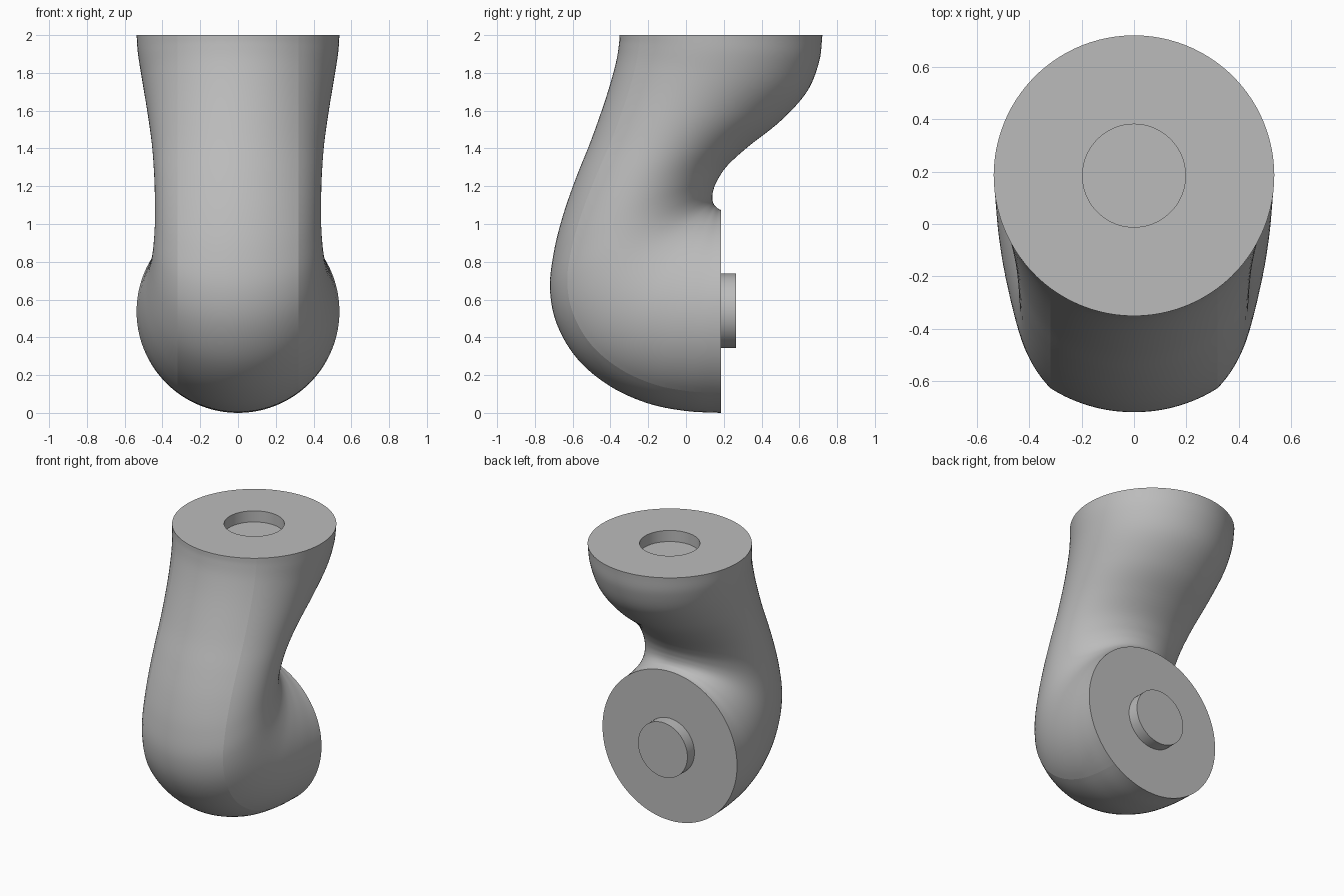
import bpy
import bmesh
import math
from mathutils import Vector, Matrix

cube = bpy.data.objects.get("Cube")
if cube:
    bpy.data.objects.remove(cube, do_unlink=True)

R = 0.537            # radius of both flat ends
CREASE = 0.32        # half width of the front band
SOCKET = 0.197       # radius of peg and socket
DEPTH = 0.08         # peg height and socket depth
END_Y, END_Z = 0.185, 0.54
ARC, SIDE, STEPS = 20, 40, 6

grey = bpy.data.materials.new("plain grey")
grey.use_nodes = True
grey.diffuse_color = (0.5, 0.5, 0.5, 1)
grey.node_tree.nodes["Principled BSDF"].inputs["Base Color"].default_value = (0.5, 0.5, 0.5, 1)

# Stations along the bend: outer y, z, inner y, z, half width
stations = [Vector(s) for s in (
    (0.185, 0.00, 0.185, 1.074, R),
    (0.00, 0.01, 0.172, 1.08, 0.53),
    (-0.20, 0.05, 0.16, 1.09, 0.52),
    (-0.40, 0.14, 0.15, 1.10, 0.503),
    (-0.57, 0.28, 0.143, 1.115, 0.48),
    (-0.68, 0.46, 0.14, 1.13, 0.46),
    (-0.72, 0.65, 0.14, 1.15, 0.447),
    (-0.70, 0.85, 0.145, 1.18, 0.44),
    (-0.65, 1.05, 0.165, 1.23, 0.44),
    (-0.58, 1.25, 0.22, 1.31, 0.445),
    (-0.50, 1.45, 0.33, 1.41, 0.457),
    (-0.42, 1.68, 0.50, 1.545, 0.483),
    (-0.372, 1.85, 0.64, 1.70, 0.51),
    (-0.355, 1.95, 0.705, 1.86, 0.53),
    (-0.352, 2.00, 0.722, 2.00, R),
)]


def spline(points, steps):
    """Smooth curve through all stations."""
    padded = [2 * points[0] - points[1]] + points + [2 * points[-1] - points[-2]]
    result = []
    for a, b, c, d in zip(padded, padded[1:], padded[2:], padded[3:]):
        for i in range(steps):
            t = i / steps
            result.append(0.5 * (2 * b + (c - a) * t + (2 * a - 5 * b + 4 * c - d) * t ** 2
                                 + (3 * b - a - 3 * c + d) * t ** 3))
    return result + [points[-1]]


def section(station):
    """Circular front band joined to an elliptical back at two creases."""
    oy, oz, iy, iz, width = station
    outer, inner = Vector((0, oy, oz)), Vector((0, iy, iz))
    length = (inner - outer).length
    inward = (inner - outer) / length
    edge = math.asin(CREASE / R)
    sag = R * (1 - math.cos(edge))
    start = math.asin(CREASE / width)
    k = math.cos(start)
    centre = (length * k + sag) / (1 + k)
    flat = []
    for i in range(ARC):
        a = edge * (2 * i / ARC - 1)
        flat.append((R * math.sin(a), R * (1 - math.cos(a))))
    back = []
    for i in range(SIDE + 1):
        a = start + (math.pi - start) * i / SIDE
        back.append((width * math.sin(a), centre - (length - centre) * math.cos(a)))
    flat += back + [(-x, d) for x, d in back[-2:0:-1]]
    return [outer + inward * d + Vector((x, 0, 0)) for x, d in flat]


def finish(bm, name):
    bmesh.ops.recalc_face_normals(bm, faces=bm.faces)
    for face in bm.faces:
        face.smooth = True
    for edge in bm.edges:
        if edge.calc_face_angle(0) > math.radians(40):
            edge.smooth = False
    mesh = bpy.data.meshes.new(name)
    bm.to_mesh(mesh)
    bm.free()
    mesh.materials.append(grey)
    obj = bpy.data.objects.new(name, mesh)
    bpy.context.collection.objects.link(obj)


# Bent body with a round socket sunk into its top
rings = [section(s) for s in spline(stations, STEPS)]
top = Vector((0, END_Y, 2))
rim = [top + (p - top) * SOCKET / R for p in rings[-1]]
rings += [rim, [p - Vector((0, 0, DEPTH)) for p in rim]]

bm = bmesh.new()
loops = [[bm.verts.new(p) for p in ring] for ring in rings]
count = len(loops[0])
for low, high in zip(loops, loops[1:]):
    for i in range(count):
        j = (i + 1) % count
        bm.faces.new((low[i], low[j], high[j], high[i]))
bm.faces.new(loops[0])
bm.faces.new(loops[-1])
for low, high in zip(loops[:-3], loops[1:]):
    for column in (0, ARC):
        bm.edges.get((low[column], high[column])).smooth = False
finish(bm, "bent_body")

# Round peg on the rear face
bm = bmesh.new()
place = Matrix.Translation((0, END_Y + DEPTH / 2, END_Z)) @ Matrix.Rotation(math.pi / 2, 4, "X")
bmesh.ops.create_cone(bm, cap_ends=True, segments=64, radius1=SOCKET, radius2=SOCKET,
                      depth=DEPTH, matrix=place)
finish(bm, "rear_peg")
